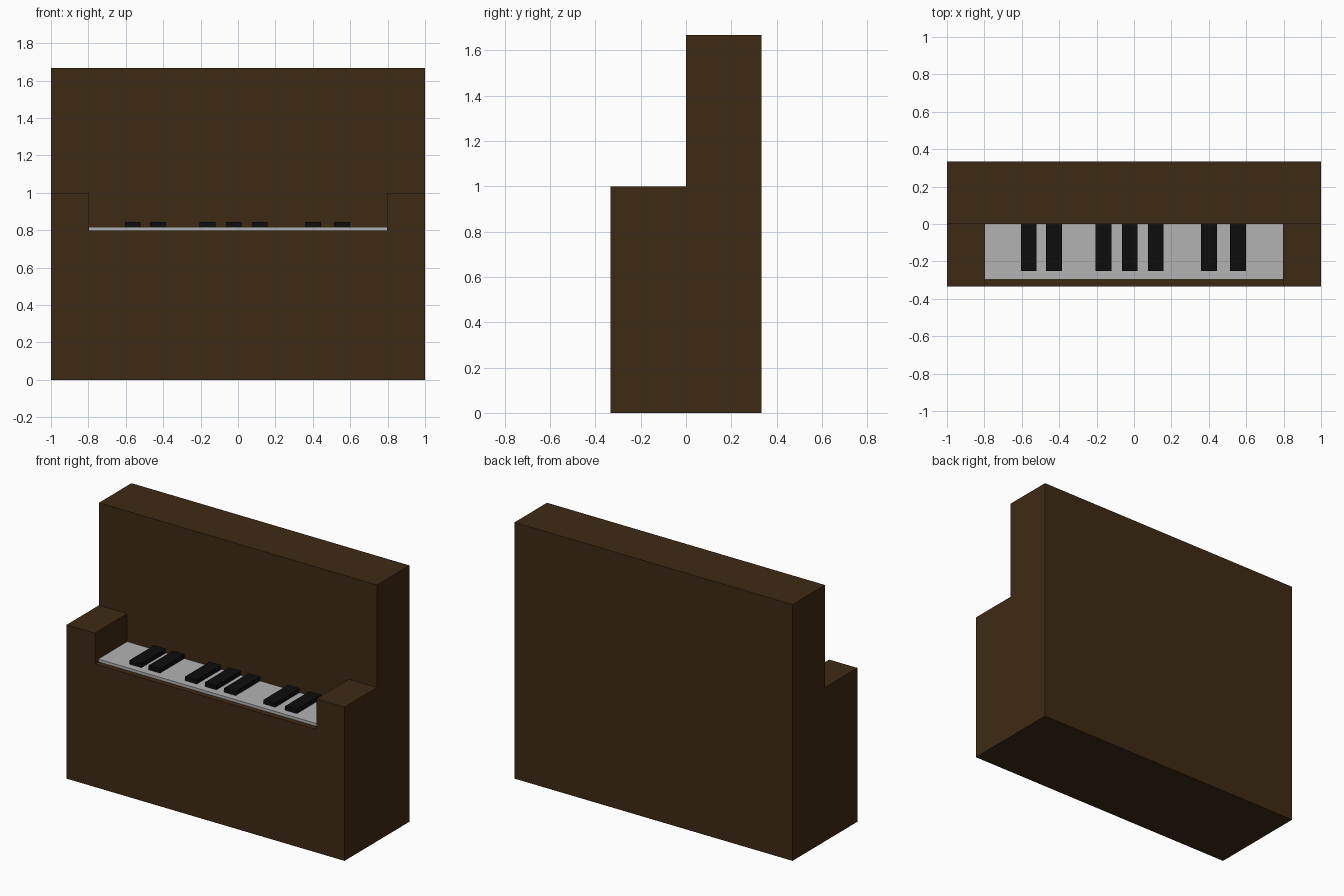
import bpy, bmesh

if "Cube" in bpy.data.objects:
    bpy.data.objects.remove(bpy.data.objects["Cube"])


def material(name, rgb):
    m = bpy.data.materials.new(name)
    m.diffuse_color = (*rgb, 1)
    m.use_nodes = True
    m.node_tree.nodes["Principled BSDF"].inputs["Base Color"].default_value = m.diffuse_color
    return m


def add_object(name, bm, mat=None):
    bmesh.ops.recalc_face_normals(bm, faces=bm.faces)
    mesh = bpy.data.meshes.new(name)
    bm.to_mesh(mesh)
    bm.free()
    ob = bpy.data.objects.new(name, mesh)
    bpy.context.collection.objects.link(ob)
    if mat:
        mesh.materials.append(mat)
    return ob


def box(name, x, y, z, mat=None):
    bm = bmesh.new()
    bmesh.ops.create_cube(bm, size=1)
    for v in bm.verts:
        v.co = [r[0] if c < 0 else r[1] for c, r in zip(v.co, (x, y, z))]
    return add_object(name, bm, mat)


wood = material("dark_wood", (0.048, 0.023, 0.007))
black = material("black", (0.004, 0.004, 0.004))
D = 1 / 3

# Cabinet: stepped side profile extruded across the width
bm = bmesh.new()
profile = [(-D, 0), (D, 0), (D, 5 / 3), (0, 5 / 3), (0, 1), (-D, 1)]
side = bm.faces.new([bm.verts.new((-1, y, z)) for y, z in profile])
ext = bmesh.ops.extrude_face_region(bm, geom=[side], use_keep_orig=True)
bmesh.ops.translate(bm, vec=(2, 0, 0),
                    verts=[g for g in ext["geom"] if isinstance(g, bmesh.types.BMVert)])
cabinet = add_object("cabinet", bm, wood)

# Keyboard well cut between the two arms
cutter = box("well_cutter", (-0.797, 0.797), (-0.5, 0), (0.8, 1.2), wood)
cutter.hide_render = True
cutter.hide_viewport = True
cut = cabinet.modifiers.new("keyboard_well", "BOOLEAN")
cut.operation = "DIFFERENCE"
cut.solver = "EXACT"
cut.object = cutter

# White key slab
box("white_keys", (-0.797, 0.797), (-0.297, 0), (0.8, 0.818), material("ivory", (0.45, 0.45, 0.45)))

# Black keys in groups of two, three and two
for i, x in enumerate((-0.562, -0.428, -0.163, -0.022, 0.117, 0.401, 0.556)):
    box(f"black_key_{i + 1}", (x - 0.042, x + 0.042), (-0.25, 0), (0.818, 0.845), black)
